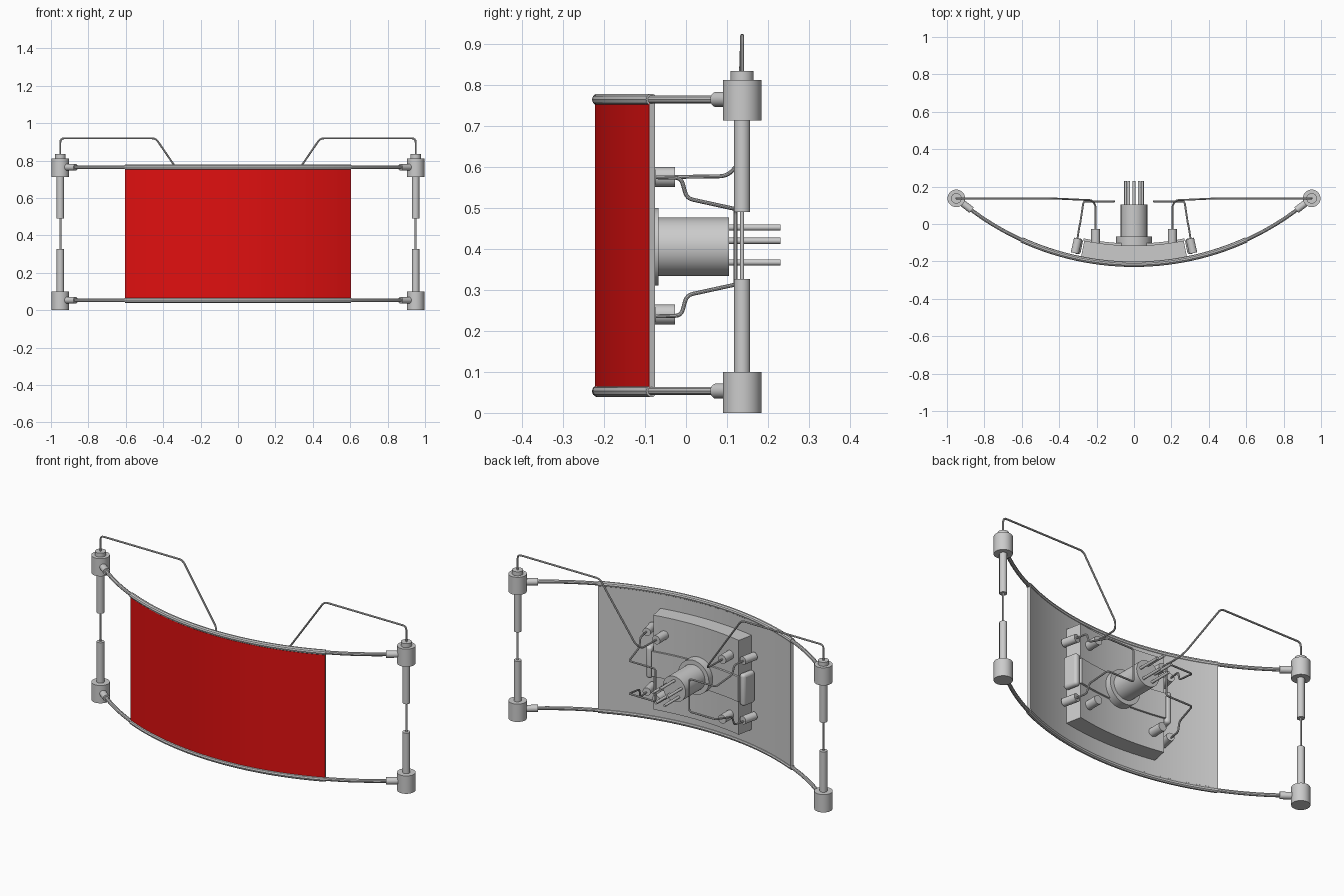
import bpy, bmesh, math
from mathutils import Vector

if "Cube" in bpy.data.objects:
    bpy.data.objects.remove(bpy.data.objects["Cube"])

CY, R = 1.2336, 1.4486          # centre and radius of the main bow (plan view)
AX = math.asin(0.605 / 1.456)   # half angle of the panel


def on_arc(r, a, z):
    return Vector((r * math.sin(a), CY - r * math.cos(a), z))


def smooth(ob, angle=35):
    bpy.ops.object.select_all(action='DESELECT')
    ob.select_set(True)
    bpy.context.view_layer.objects.active = ob
    bpy.ops.object.shade_smooth_by_angle(angle=math.radians(angle))
    return ob


def mesh_object(name, bm):
    bmesh.ops.recalc_face_normals(bm, faces=bm.faces)
    me = bpy.data.meshes.new(name)
    bm.to_mesh(me)
    bm.free()
    ob = bpy.data.objects.new(name, me)
    bpy.context.collection.objects.link(ob)
    return smooth(ob)


def rod(name, p, q, r, sides=32):
    """Capped cylinder between two points."""
    p, q = Vector(p), Vector(q)
    bpy.ops.mesh.primitive_cylinder_add(vertices=sides, radius=r, depth=(q - p).length,
                                        location=(p + q) / 2)
    ob = bpy.context.object
    ob.rotation_euler = (q - p).to_track_quat('Z', 'Y').to_euler()
    ob.name = name
    return smooth(ob)


def tube(name, pts, r):
    """Round tube swept along a polyline."""
    cu = bpy.data.curves.new(name, 'CURVE')
    cu.dimensions = '3D'
    cu.bevel_depth, cu.bevel_resolution, cu.use_fill_caps = r, 3, True
    sp = cu.splines.new('POLY')
    sp.points.add(len(pts) - 1)
    for sp_pt, p in zip(sp.points, pts):
        sp_pt.co = (*p, 1)
    ob = bpy.data.objects.new(name, cu)
    bpy.context.collection.objects.link(ob)
    bpy.ops.object.select_all(action='DESELECT')
    ob.select_set(True)
    bpy.context.view_layer.objects.active = ob
    bpy.ops.object.convert(target='MESH')
    return smooth(bpy.context.object)


def rounded(pts, d=0.015):
    """Replace the corners of a polyline by small bends."""
    pts = [Vector(p) for p in pts]
    out = [pts[0]]
    for a, b, c in zip(pts, pts[1:], pts[2:]):
        k = min(d, (a - b).length * 0.45, (c - b).length * 0.45)
        u, v = b + (a - b).normalized() * k, b + (c - b).normalized() * k
        for t in (0, 0.25, 0.5, 0.75, 1):
            out.append(u * (1 - t) ** 2 + b * 2 * t * (1 - t) + v * t * t)
    return out + [pts[-1]]


def arc_slab(name, r0, r1, a0, a1, z0, z1, n=40):
    """Slab bent round the bow's centre."""
    bm = bmesh.new()
    rings = []
    for i in range(n + 1):
        a = a0 + (a1 - a0) * i / n
        rings.append([bm.verts.new(on_arc(r, a, z))
                      for r, z in ((r0, z0), (r1, z0), (r1, z1), (r0, z1))])
    for p, q in zip(rings, rings[1:]):
        for k in range(4):
            bm.faces.new((p[k], p[k - 1], q[k - 1], q[k]))
    bm.faces.new(rings[0])
    bm.faces.new(rings[-1])
    return mesh_object(name, bm)


# Curved panel: grey sheet with a red front skin
arc_slab('panel_back', 1.439, 1.454, -AX, AX, 0.054, 0.765)
red = bpy.data.materials.new('red')
red.diffuse_color = (0.75, 0.005, 0.005, 1)
red.use_nodes = True
red.node_tree.nodes["Principled BSDF"].inputs["Base Color"].default_value = red.diffuse_color
skin = arc_slab('panel_front', 1.454, 1.456, -AX, AX, 0.062, 0.755)
skin.data.materials.append(red)

# Bow tubes with the panel hems wrapped around them
AE = math.asin(0.93 / R)
for tag, z in (('lower', 0.053), ('upper', 0.764)):
    for part, a, r in (('bow_tube', AE, 0.010), ('panel_hem', AX, 0.0145)):
        tube(f'{tag}_{part}', [on_arc(R, a * (i / 24 - 1), z) for i in range(49)], r)

# Mounting plate behind the panel
AP = 0.198
arc_slab('mounting_plate', 1.349, 1.440, -AP, AP, 0.145, 0.675)

# Central plug with flange and five pins
CZ = 0.405
rod('plug_flange', (0, -0.13, CZ), (0, -0.067, CZ), 0.095, 48)
rod('plug_body', (0, -0.08, CZ), (0, 0.105, CZ), 0.071, 48)
for i in range(5):
    a = math.radians(90 + 72 * i)
    x, z = 0.047 * math.cos(a), CZ + 0.047 * math.sin(a)
    rod('plug_pin', (x, 0.09, z), (x, 0.23, z), 0.0075, 16)

for s in (-1, 1):
    X, Y = 0.95 * s, 0.137
    # End post
    rod('post_foot', (X, Y, 0), (X, Y, 0.1), 0.047)
    rod('post_lower_sleeve', (X, Y, 0.09), (X, Y, 0.327), 0.0195)
    rod('post_core', (X, Y, 0.3), (X, Y, 0.5), 0.005, 12)
    rod('post_upper_sleeve', (X, Y, 0.49), (X, Y, 0.72), 0.0195)
    rod('post_head', (X, Y, 0.713), (X, Y, 0.812), 0.047)
    rod('post_cap', (X, Y, 0.8), (X, Y, 0.834), 0.028)
    for z in (0.053, 0.764):
        rod('tube_socket', (X, Y, z), on_arc(R, s * math.asin(0.868 / R), z), 0.0185)

    # Strap over the plate, with a rounded buckle at the plate's side
    arc_slab('strap', 1.338, 1.352, s * 0.05, s * (AP + 0.004), 0.335, 0.475, 16)
    bpy.ops.mesh.primitive_cube_add(size=1, location=on_arc(1.385, s * (AP + 0.018), CZ))
    buckle = bpy.context.object
    buckle.name = 'strap_buckle'
    buckle.scale = (0.036, 0.085, 0.18)
    buckle.rotation_euler.z = s * AP
    bpy.ops.object.transform_apply(location=False, rotation=False, scale=True)
    bev = buckle.modifiers.new('round', 'BEVEL')
    bev.width, bev.segments = 0.016, 4
    smooth(buckle)

    # Terminals: straight ones on the plate, tilted ones beside it
    for z in (0.24, 0.575):
        rod('plate_terminal', (0.205 * s, -0.12, z), (0.205 * s, -0.027, z), 0.024)
        rod('side_terminal', on_arc(1.425, s * 0.224, z), on_arc(1.345, s * 0.224, z), 0.022)

    # Lead from the post head to the upper plate terminal
    lead = [(0.95, Y, 0.82), (0.95, Y, 0.919), (0.44, Y, 0.919), (0.225, 0.127, 0.605),
            (0.205, 0.1, 0.577), (0.205, -0.04, 0.575)]
    tube('post_lead', rounded([(s * x, y, z) for x, y, z in lead], 0.022), 0.005)

    # Loop joining the two side terminals
    half = [(0.305, -0.095, 0.17), (0.292, -0.012, 0.168), (0.288, 0.002, 0.118),
            (0.27, 0.121, 0.092), (0.105, 0.121, 0.092)]
    loop = [(s * x, y, CZ + z) for x, y, z in half]
    loop += [(s * x, y, CZ - z) for x, y, z in reversed(half)]
    tube('terminal_loop', rounded(loop), 0.005)
